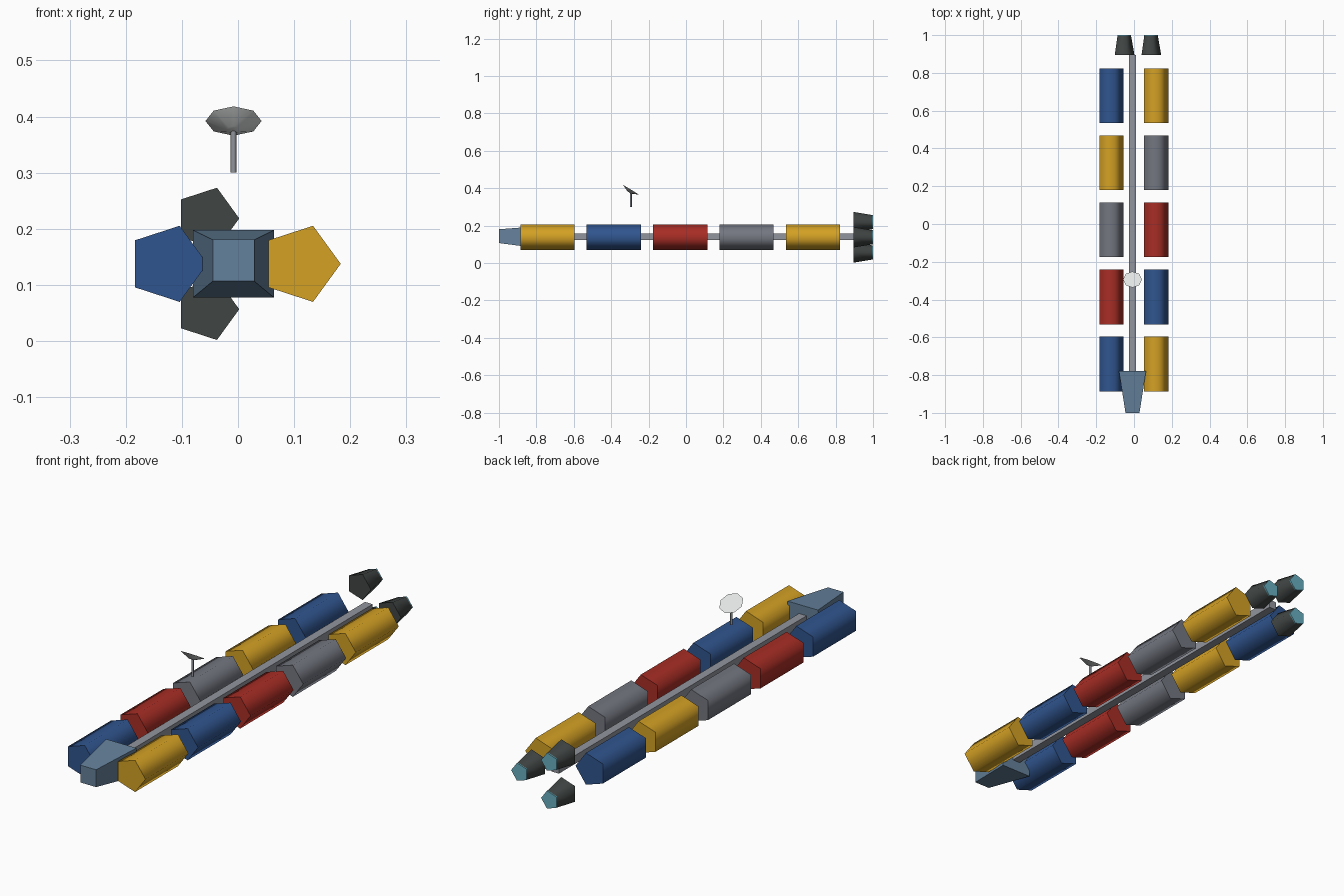
import bpy, bmesh, math
from mathutils import Matrix, Vector

if "Cube" in bpy.data.objects:
    bpy.data.objects.remove(bpy.data.objects["Cube"])


def linear(c):
    c /= 255
    return c / 12.92 if c <= 0.04 else ((c + 0.055) / 1.055) ** 2.4


def material(name, *rgb):
    m = bpy.data.materials.new(name)
    m.use_nodes = True
    col = [linear(c) for c in rgb] + [1]
    m.diffuse_color = col
    m.node_tree.nodes["Principled BSDF"].inputs["Base Color"].default_value = col
    return m


gold = material("gold", 212, 161, 36)
red = material("red", 168, 45, 37)
blue = material("blue", 48, 85, 143)
grey = material("container grey", 116, 119, 129)
steel = material("steel grey", 146, 149, 157)
slate = material("slate blue", 100, 129, 155)
dark = material("engine black", 64, 69, 68)
teal = material("glow teal", 105, 175, 192)
white = material("dish white", 226, 229, 228)


def finish(name, bm, mat, smooth):
    bmesh.ops.recalc_face_normals(bm, faces=bm.faces)
    mesh = bpy.data.meshes.new(name)
    bm.to_mesh(mesh)
    bm.free()
    mesh.materials.append(mat)
    ob = bpy.data.objects.new(name, mesh)
    bpy.context.collection.objects.link(ob)
    if smooth:
        bpy.ops.object.select_all(action='DESELECT')
        ob.select_set(True)
        bpy.context.view_layer.objects.active = ob
        bpy.ops.object.shade_smooth_by_angle(angle=math.radians(smooth))
    return ob


def frustum(name, mat, sides, r0, r1, length, base, tilt, smooth=75):
    """Closed frustum from base along local z, tilted from z towards +y."""
    bm = bmesh.new()
    place = Matrix.Translation(base) @ Matrix.Rotation(-tilt, 4, 'X')
    rings = []
    for r, h in ((r0, 0), (r1, length)):
        angles = [math.tau * i / sides for i in range(sides)]
        rings.append([bm.verts.new(place @ Vector((r * math.cos(a), r * math.sin(a), h)))
                      for a in angles])
    for i in range(sides):
        j = (i + 1) % sides
        bm.faces.new((rings[0][i], rings[0][j], rings[1][j], rings[1][i]))
    for ring in rings:
        bm.faces.new(ring)
    return finish(name, bm, mat, smooth)


def tapered_box(name, mat, front, back):
    """Each end is (y, centre z, half width, half height)."""
    bm = bmesh.new()
    bmesh.ops.create_cube(bm, size=2)
    for v in bm.verts:
        y, z, w, h = front if v.co.y < 0 else back
        v.co = (AXIS_X + v.co.x * w, y, z + v.co.z * h)
    return finish(name, bm, mat, 0)


AXIS_X, AXIS_Z = -0.008, 0.1375
ALONG_Y = math.pi / 2

# Spine and cockpit
tapered_box("spine_beam", steel, (-0.8, 0.141, 0.018, 0.018), (0.895, 0.141, 0.018, 0.018))
tapered_box("cockpit", slate, (-1, 0.1435, 0.037, 0.037), (-0.777, AXIS_Z, 0.072, 0.06))

# Cargo containers in two rows, listed from front to back
rows = (("left", 0.1117, (gold, blue, red, grey, gold)),
        ("right", -0.126, (blue, red, grey, gold, blue)))
for side, x, colours in rows:
    for i, mat in enumerate(colours):
        frustum(f"{side}_container_{i + 1}", mat, 5, 0.0713, 0.0713, 0.29,
                (x, -0.886 + 0.355 * i, AXIS_Z), ALONG_Y)

# Three engines around the spine, each with a glowing plate
for i in range(3):
    a = math.tau * i / 3
    x, z = AXIS_X + 0.0945 * math.cos(a), AXIS_Z + 0.0935 * math.sin(a)
    frustum(f"engine_{i + 1}", dark, 5, 0.0575, 0.04, 0.1, (x, 0.895, z), ALONG_Y)
    frustum(f"engine_glow_{i + 1}", teal, 5, 0.04, 0.04, 0.005, (x, 0.995, z), ALONG_Y)

# Antenna mast and tilted dish
frustum("antenna_mast", steel, 8, 0.005, 0.005, 0.08, (AXIS_X, -0.295, 0.3), 0)
TILT = 0.55
depth = 0.018
base = (AXIS_X, -0.294 - depth * math.sin(TILT), 0.392 - depth * math.cos(TILT))
frustum("antenna_dish", white, 8, 0.012, 0.05, depth, base, TILT, 60)
